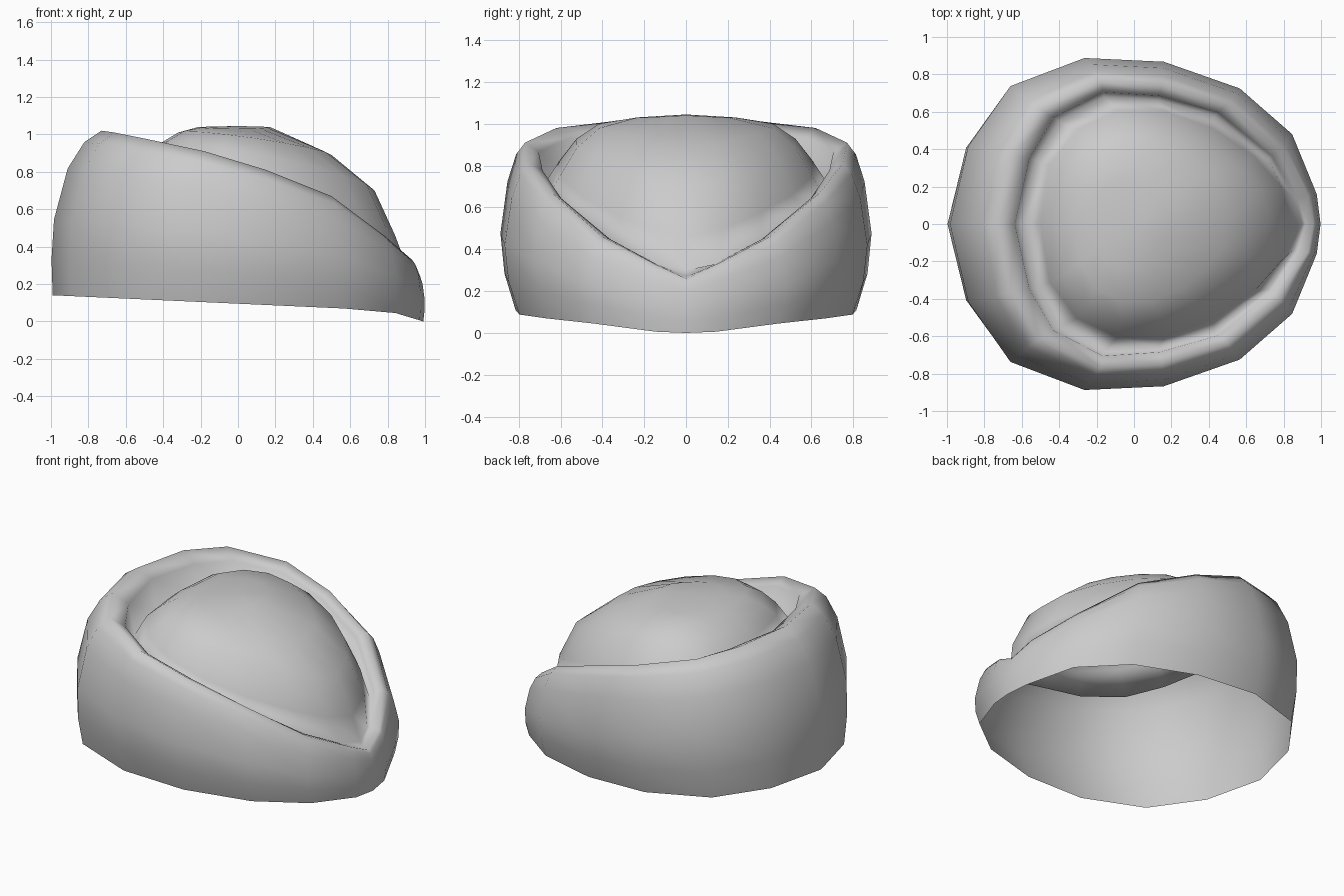
import bpy, bmesh, math
from mathutils import Vector

cube = bpy.data.objects.get("Cube")
if cube:
    bpy.data.objects.remove(cube, do_unlink=True)

mat = bpy.data.materials.new("plain_grey")
mat.use_nodes = True
grey = (0.6, 0.6, 0.6, 1)
mat.diffuse_color = grey
mat.node_tree.nodes["Principled BSDF"].inputs["Base Color"].default_value = grey

# Half outlines, from the tall end (-x) to the low tip (+x)
belly = [(-1, 0), (-.9, .42), (-.67, .745), (-.27, .895), (.16, .875),
         (.57, .73), (.85, .485), (.98, .16), (1, 0)]
crest = [Vector(p) for p in [
    (-.73, 0, 1.02), (-.66, .37, 1.01), (-.51, .62, .98), (-.18, .77, .91),
    (.15, .75, .81), (.5, .64, .67), (.78, .4, .46), (.93, .15, .33), (.96, 0, .26)]]
groove = [Vector(p) for p in [
    (-.6, 0, .77), (-.52, .34, .76), (-.4, .55, .74), (-.16, .68, .71),
    (.13, .66, .65), (.43, .58, .55), (.72, .35, .41), (.85, .14, .33), (.9, 0, .3)]]
STEPS = len(belly) - 1


def base_height(x):
    return .14 - .045 * (x + 1) if x < .8 else .06 - .3 * (x - .8)


def wall_ring(height, inset, narrow):
    """Ring on the outer wall, blended from the belly outline to the rim crest."""
    ring = []
    for (x, y), top in zip(belly, crest):
        low = base_height(x)
        p = Vector((x * (.9 + .1 * narrow), y * narrow, 0)).lerp(top, inset)
        p.z = low + (top.z - low) * height
        ring.append(p)
    return ring


def dome_ring(back, front, half_width, z_back, z_front, bulge):
    """Tilted egg-shaped half ring on the crown, boxy behind and tapered in front."""
    ring = []
    for i in range(STEPS + 1):
        a = math.pi * i / STEPS
        t = (1 - math.cos(a)) / 2
        s = max(math.sin(a), 0)
        y = half_width * s ** .8 * (1 - .4 * t * t) if 0 < i < STEPS else 0
        z = z_back + (z_front - z_back) * t + bulge * s
        ring.append(Vector((back + (front - back) * t, y, z)))
    return ring


# Outer wall, rounded rim, groove, then crown
rings = [wall_ring(*r) for r in [
    (0, 0, .91), (.22, 0, .97), (.46, .06, 1), (.77, .33, 1), (.93, .66, 1), (1, 1, 1)]]
inner = [c.lerp(g, .72) for c, g in zip(crest, groove)]
for p, c, g in zip(inner, crest, groove):
    p.z = c.z * .78 + g.z * .22
rings += [inner, groove]
rings += [dome_ring(*r) for r in [
    (-.5, .84, .67, .88, .46, .08), (-.42, .73, .58, .95, .7, .06),
    (-.32, .5, .46, 1.01, .89, .03), (-.21, .17, .26, 1.04, 1.04, -.01)]]

bm = bmesh.new()
loops = []
for half in rings:
    points = half + [Vector((p.x, -p.y, p.z)) for p in half[-2:0:-1]]
    loops.append([bm.verts.new(p) for p in points])
for low, high in zip(loops, loops[1:]):
    for i in range(len(low)):
        j = (i + 1) % len(low)
        bm.faces.new((low[i], low[j], high[j], high[i]))
tip = bm.verts.new((0, 0, 1.045))
last = loops[-1]
for i in range(len(last)):
    bm.faces.new((last[i], last[(i + 1) % len(last)], tip))
bmesh.ops.recalc_face_normals(bm, faces=bm.faces)
if tip.link_faces[0].normal.z < 0:
    bmesh.ops.reverse_faces(bm, faces=bm.faces)
for face in bm.faces:
    face.smooth = True

mesh = bpy.data.meshes.new("domed_shell")
bm.to_mesh(mesh)
bm.free()
mesh.materials.append(mat)
shell = bpy.data.objects.new("domed_shell", mesh)
bpy.context.collection.objects.link(shell)
